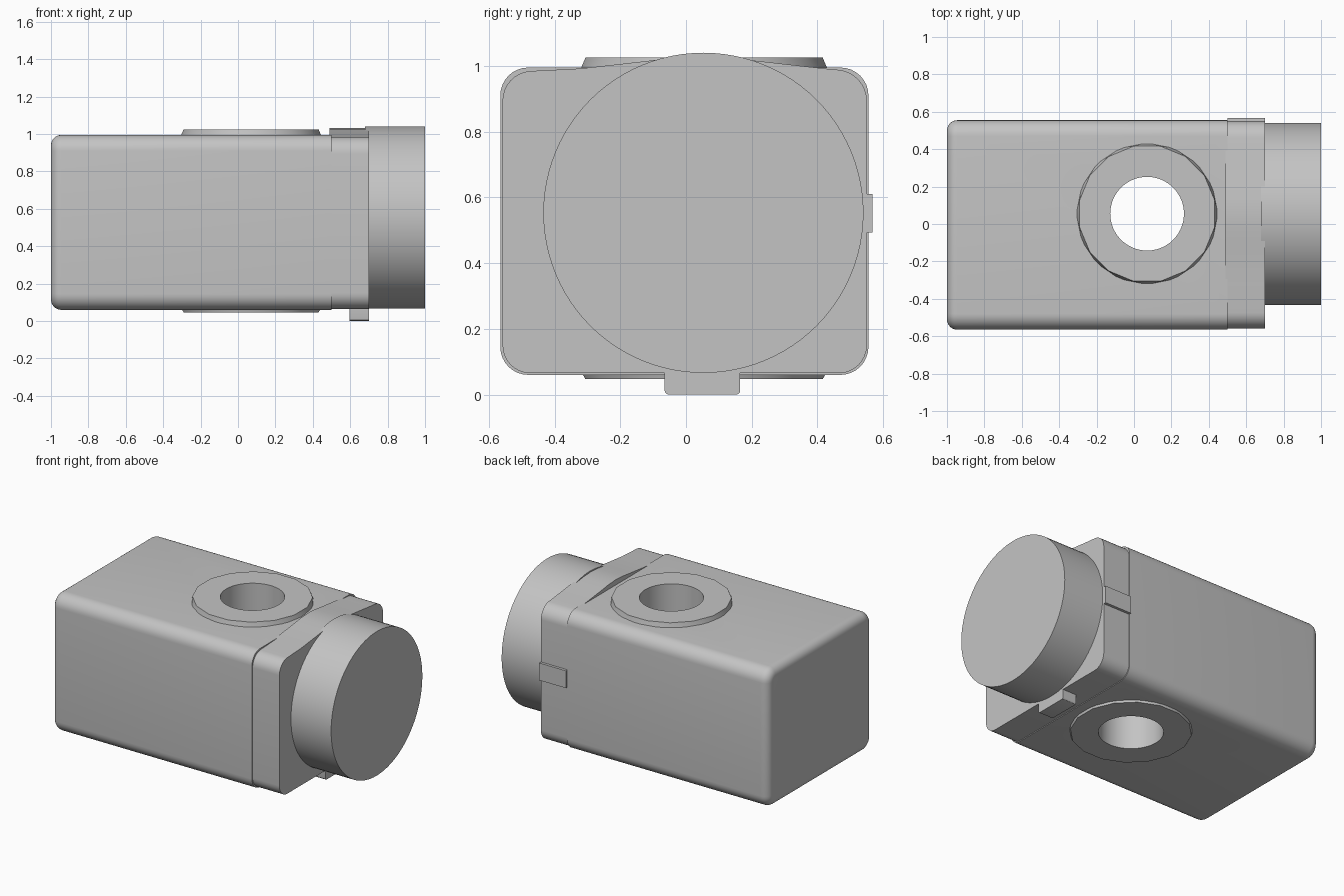
import bpy, bmesh, math
from mathutils import Matrix, Vector

cube = bpy.data.objects.get("Cube")
if cube:
    bpy.data.objects.remove(cube, do_unlink=True)

grey = bpy.data.materials.new("plain grey")
grey.use_nodes = True
tone = (0.55, 0.55, 0.55, 1)
grey.diffuse_color = tone
grey.node_tree.nodes["Principled BSDF"].inputs["Base Color"].default_value = tone

HOLE = (0.07, 0.055)


def finish(bm, name, smooth=True):
    bmesh.ops.recalc_face_normals(bm, faces=bm.faces)
    mesh = bpy.data.meshes.new(name)
    bm.to_mesh(mesh)
    bm.free()
    obj = bpy.data.objects.new(name, mesh)
    bpy.context.collection.objects.link(obj)
    mesh.materials.append(grey)
    if smooth:
        shade(obj)
    return obj


def shade(obj):
    bpy.ops.object.select_all(action='DESELECT')
    obj.select_set(True)
    bpy.context.view_layer.objects.active = obj
    bpy.ops.object.shade_smooth_by_angle(angle=math.radians(30))


def box(lo, hi):
    bm = bmesh.new()
    bmesh.ops.create_cube(bm, size=1)
    lo, hi = Vector(lo), Vector(hi)
    for v in bm.verts:
        v.co = (lo + hi) / 2 + v.co * (hi - lo)
    return bm


def round_edges(bm, test, radius, segments=6):
    edges = [e for e in bm.edges if test(*(v.co for v in e.verts))]
    bmesh.ops.bevel(bm, geom=edges, offset=radius, segments=segments,
                    profile=0.5, affect='EDGES', clamp_overlap=True)


def along_x(a, b):
    return abs(a.x - b.x) > 0.05


def cylinder(name, radius, depth, matrix, smooth=True):
    bm = bmesh.new()
    bmesh.ops.create_cone(bm, cap_ends=True, segments=96, radius1=radius,
                          radius2=radius, depth=depth, matrix=matrix)
    return finish(bm, name, smooth)


# Cutter for the vertical bore
cutter = cylinder("bore_cutter", 0.197, 2, Matrix.Translation((*HOLE, 0.5)), False)
cutter.hide_render = True
cutter.hide_set(True)


def bore(obj):
    mod = obj.modifiers.new("bore", 'BOOLEAN')
    mod.operation = 'DIFFERENCE'
    mod.solver = 'EXACT'
    mod.object = cutter
    bpy.ops.object.select_all(action='DESELECT')
    bpy.context.view_layer.objects.active = obj
    obj.select_set(True)
    bpy.ops.object.modifier_apply(modifier=mod.name)
    shade(obj)


# Main housing: rounded lengthwise, and around its closed end
bm = box((-1, -0.565, 0.06), (0.5, 0.555, 0.995))
round_edges(bm, along_x, 0.085, 8)
round_edges(bm, lambda a, b: max(a.x, b.x) < -0.99, 0.055)
housing = finish(bm, "housing", False)
bore(housing)

# Flat collars around the bore, with faceted rims
for name, z_in, z_out in (("top_collar", 0.98, 1.025), ("bottom_collar", 0.08, 0.047)):
    bm = bmesh.new()
    rims = []
    for z, radius, turn in ((z_in, 0.38, 0), (z_out, 0.368, 0.5)):
        rims.append([bm.verts.new((HOLE[0] + radius * math.cos((i + turn) * math.tau / 16),
                                   HOLE[1] + radius * math.sin((i + turn) * math.tau / 16), z))
                     for i in range(16)])
        bm.faces.new(rims[-1])
    inner, outer = rims
    for i in range(16):
        j = (i + 1) % 16
        bm.faces.new((inner[i], inner[j], outer[i]))
        bm.faces.new((inner[j], outer[j], outer[i]))
    bore(finish(bm, name, False))

# Mounting flange with a gently arched top
arch = [(-0.558, 0.065), (0.55, 0.065), (0.55, 0.98), (0.42, 0.992), (0.2, 1.017),
        (0.125, 1.027), (0.05, 1.031), (-0.025, 1.027), (-0.1, 1.017),
        (-0.32, 0.992), (-0.558, 0.98)]
bm = bmesh.new()
face = bm.faces.new([bm.verts.new((0.49, y, z)) for y, z in arch])
swept = bmesh.ops.extrude_face_region(bm, geom=[face], use_keep_orig=True)
for v in swept["geom"]:
    if isinstance(v, bmesh.types.BMVert):
        v.co.x = 0.7
round_edges(bm, lambda a, b: along_x(a, b) and abs(a.y) > 0.5, 0.085, 8)
finish(bm, "flange")

# Round end cap
cylinder("end_cap", 0.487, 0.32,
         Matrix.Translation((0.84, 0.053, 0.553)) @ Matrix.Rotation(math.pi / 2, 4, 'Y'))

# Locating tabs under and behind the flange
bm = box((0.595, -0.065, 0), (0.7, 0.165, 0.08))
round_edges(bm, lambda a, b: along_x(a, b) and a.z < 0.01, 0.012, 3)
finish(bm, "bottom_tab")
finish(box((0.5, 0.53, 0.493), (0.7, 0.568, 0.61)), "back_tab")
